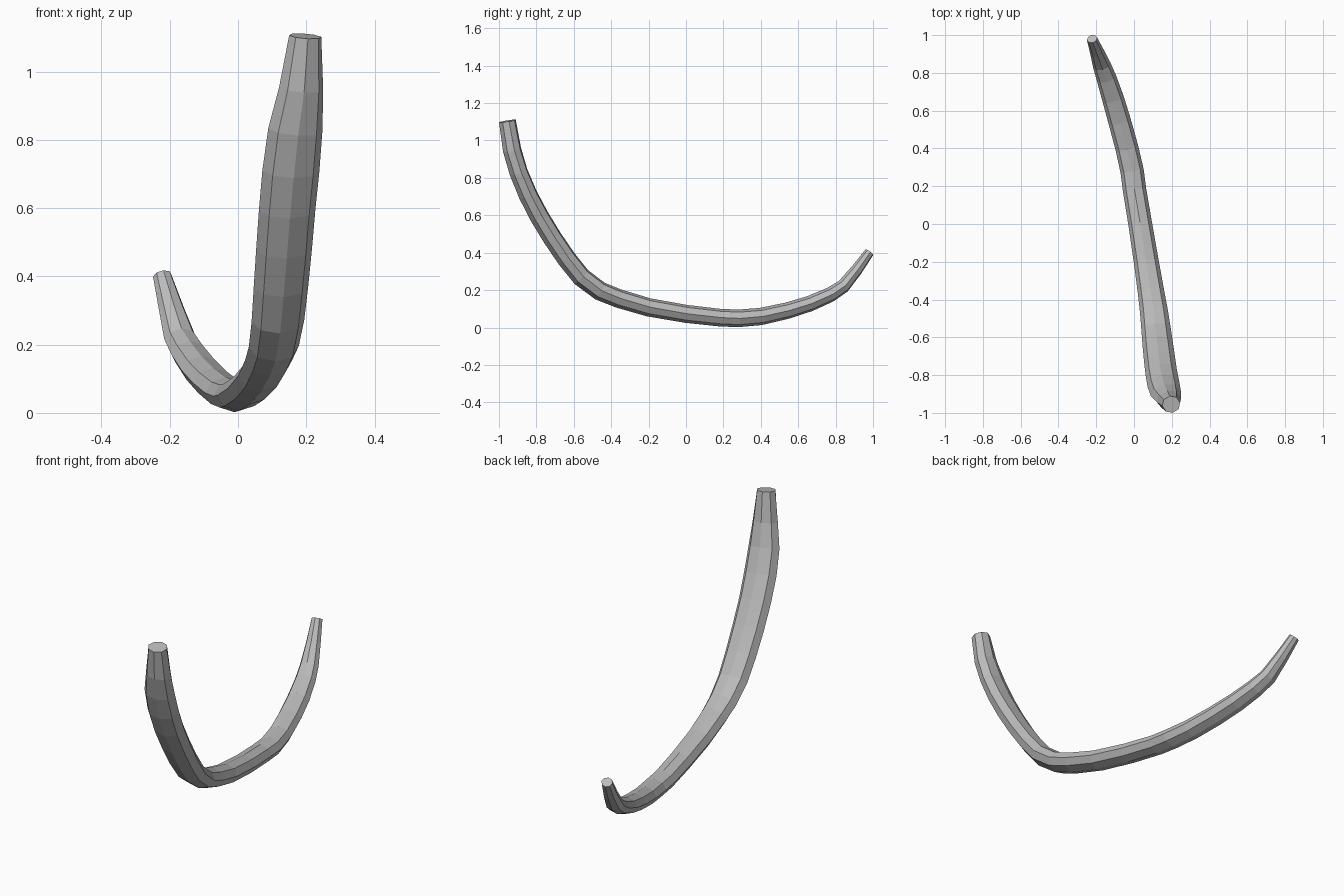
import bpy, bmesh, math
from mathutils import Vector

cube = bpy.data.objects.get("Cube")
if cube:
    bpy.data.objects.remove(cube, do_unlink=True)

grey = bpy.data.materials.new("plain grey")
grey.use_nodes = True
colour = (0.5, 0.5, 0.5, 1)
grey.diffuse_color = colour
grey.node_tree.nodes["Principled BSDF"].inputs["Base Color"].default_value = colour

# Centre line from the tall front end to the low back end:
# position, half width, half thickness
STATIONS = [
    ((.197, -.955, 1.104), .048, .046),
    ((.185, -.93, .95), .066, .05),
    ((.168, -.895, .83), .081, .05),
    ((.155, -.845, .71), .085, .051),
    ((.144, -.785, .595), .084, .052),
    ((.135, -.715, .48), .083, .052),
    ((.126, -.64, .37), .081, .052),
    ((.117, -.56, .27), .078, .052),
    ((.105, -.46, .195), .074, .051),
    ((.09, -.36, .155), .07, .05),
    ((.065, -.2, .108), .066, .049),
    ((.033, 0, .073), .063, .048),
    ((.003, .18, .053), .062, .047),
    ((-.01, .28, .049), .062, .047),
    ((-.037, .4, .059), .061, .046),
    ((-.075, .54, .09), .06, .044),
    ((-.11, .66, .127), .058, .042),
    ((-.145, .77, .175), .053, .04),
    ((-.17, .84, .22), .048, .037),
    ((-.195, .91, .305), .038, .032),
    ((-.222, .98, .402), .028, .026),
]
SIDES = 8
ACROSS = Vector((1, .18, 0))


def ring(bm, index):
    """Flattened octagon square to the centre line."""
    centre, width, thick = STATIONS[index]
    before = Vector(STATIONS[max(index - 1, 0)][0])
    after = Vector(STATIONS[min(index + 1, len(STATIONS) - 1)][0])
    along = (after - before).normalized()
    side = (ACROSS - along * ACROSS.dot(along)).normalized()
    up = side.cross(along)
    verts = []
    for k in range(SIDES):
        a = math.tau * k / SIDES
        offset = side * width * math.cos(a) + up * thick * math.sin(a)
        verts.append(bm.verts.new(Vector(centre) + offset))
    return verts


# Curved tapering bar with flat end caps
bm = bmesh.new()
rings = [ring(bm, i) for i in range(len(STATIONS))]
for a, b in zip(rings, rings[1:]):
    for k in range(SIDES):
        n = (k + 1) % SIDES
        bm.faces.new((a[k], a[n], b[n], b[k]))
bm.faces.new(rings[0])
bm.faces.new(rings[-1])
bmesh.ops.recalc_face_normals(bm, faces=bm.faces)
mesh = bpy.data.meshes.new("curved_bar")
bm.to_mesh(mesh)
bm.free()
mesh.materials.append(grey)
bar = bpy.data.objects.new("curved_bar", mesh)
bpy.context.collection.objects.link(bar)
